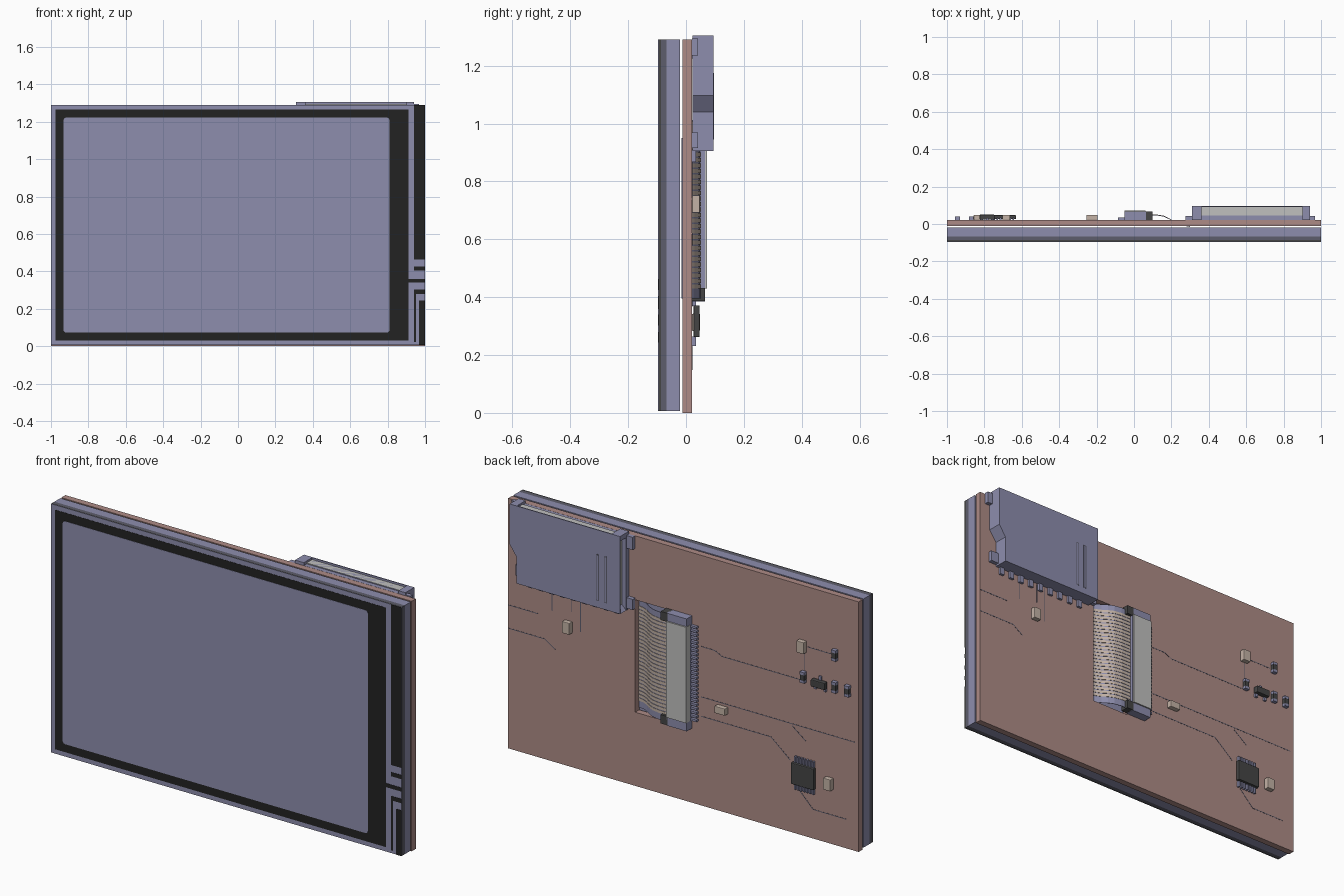
import bpy, bmesh, math
from mathutils import Vector

cube = bpy.data.objects.get("Cube")
if cube:
    bpy.data.objects.remove(cube, do_unlink=True)


def material(name, r, g, b):
    m = bpy.data.materials.new(name)
    m.use_nodes = True
    m.diffuse_color = (r, g, b, 1)
    m.node_tree.nodes["Principled BSDF"].inputs["Base Color"].default_value = (r, g, b, 1)
    return m


BLUE = material("blue_grey", 0.27, 0.27, 0.42)
SLATE = material("slate", 0.11, 0.11, 0.15)
BLACK = material("black", 0.016, 0.016, 0.016)
DARK = material("dark_grey", 0.06, 0.06, 0.06)
BROWN = material("board_brown", 0.42, 0.26, 0.24)
GREY = material("light_grey", 0.53, 0.53, 0.52)
BEIGE = material("beige", 0.55, 0.45, 0.38)


def finish(name, bm, mat):
    bmesh.ops.recalc_face_normals(bm, faces=bm.faces)
    me = bpy.data.meshes.new(name)
    bm.to_mesh(me)
    bm.free()
    me.materials.append(mat)
    ob = bpy.data.objects.new(name, me)
    bpy.context.collection.objects.link(ob)
    return ob


def boxes(name, mat, items, bevel=0):
    """One object from boxes given as (x0, x1, y0, y1, z0, z1)."""
    bm = bmesh.new()
    for x0, x1, y0, y1, z0, z1 in items:
        vs = bmesh.ops.create_cube(bm, size=1)["verts"]
        for v in vs:
            v.co = ((x0 + x1) / 2 + v.co.x * (x1 - x0),
                    (y0 + y1) / 2 + v.co.y * (y1 - y0),
                    (z0 + z1) / 2 + v.co.z * (z1 - z0))
    ob = finish(name, bm, mat)
    if bevel:
        mod = ob.modifiers.new("Bevel", 'BEVEL')
        mod.width, mod.segments = bevel, 2
    return ob


def add_prism(bm, pts, direction):
    f = bm.faces.new([bm.verts.new(p) for p in pts])
    ext = bmesh.ops.extrude_face_region(bm, geom=[f])["geom"]
    bmesh.ops.translate(bm, vec=direction, verts=[e for e in ext if isinstance(e, bmesh.types.BMVert)])


def plate(name, mat, outline, y0, y1):
    """Extrude an (x, z) outline from y0 to y1."""
    bm = bmesh.new()
    add_prism(bm, [(x, y0, z) for x, z in outline], (0, y1 - y0, 0))
    return finish(name, bm, mat)


def frame(x0, x1, z0, z1, hx0, hx1, hz0, hz1, y0, y1):
    """Four boxes around a rectangular hole."""
    return [(x0, hx0, y0, y1, z0, z1), (hx1, x1, y0, y1, z0, z1),
            (hx0, hx1, y0, y1, z0, hz0), (hx0, hx1, y0, y1, hz1, z1)]


# Display module layers
boxes("display_body", BLUE, [(-1, 1, -0.068, -0.02, 0.007, 1.29)])
boxes("display_mid_layer", SLATE, [(-1, 1, -0.086, -0.068, 0.007, 1.29)])
boxes("display_edge_layer", DARK, [(-1, 1, -0.093, -0.086, 0.007, 1.29)])
boxes("front_glass", BLUE, [(-1, 1, -0.095, -0.093, 0.007, 1.29)])
boxes("black_border", BLACK, [(-0.976, 0.912, -0.096, -0.095, 0.03, 1.265)])

# Viewing area with small rounded corners
r, screen = 0.015, []
for cx, cz, a0 in ((0.795, 1.207, 0), (-0.918, 1.207, 90), (-0.918, 0.087, 180), (0.795, 0.087, 270)):
    for k in range(4):
        a = math.radians(a0 + k * 30)
        screen.append((cx + r * math.cos(a), cz + r * math.sin(a)))
plate("screen", BLUE, screen, -0.0975, -0.096)

# Printed contact strips beside the border
strips = [(0.94, 1, 0.462, 1.29), (0.94, 1, 0.404, 0.425), (0.912, 1, 0.34, 0.36),
          (0.94, 1, 0.28, 0.302), (0.94, 0.952, 0.022, 0.28), (0.968, 1, 0.007, 0.243)]
boxes("contact_strips", BLACK, [(a, b, -0.0965, -0.095, c, d) for a, b, c, d in strips])

# Circuit board with the cable slot
boxes("circuit_board", BROWN, frame(-1, 1, 0, 1.29, 0.06, 0.275, 0.38, 0.96, -0.012, 0.021))


# Flexible cable bent through the slot
path = [(0.05, 0.05), (0.12, 0.049), (0.16, 0.042), (0.19, 0.028), (0.215, 0.01),
        (0.245, -0.004), (0.30, -0.012)]


def ribbon(bm, lift, thick, z0, z1):
    top = [(x, y + lift, z0) for x, y in path]
    low = [(x, y + lift - thick, z0) for x, y in reversed(path)]
    add_prism(bm, top + low, (0, 0, z1 - z0))


bm = bmesh.new()
ribbon(bm, 0, 0.003, 0.395, 0.95)
finish("flex_cable", bm, BLUE)
bm = bmesh.new()
for i in range(26):
    z = 0.43 + i * 0.019
    ribbon(bm, 0.002, 0.002, z, z + 0.014)
finish("cable_conductors", bm, BEIGE)

# Cable connector
boxes("connector_body", BLUE, [(-0.05, 0.065, 0.021, 0.066, 0.385, 0.965)])
boxes("connector_flap", GREY, [(-0.052, 0.062, 0.04, 0.073, 0.43, 0.925)])
boxes("connector_latches", DARK, [(0.06, 0.098, 0.021, 0.066, z, z + 0.045) for z in (0.387, 0.92)])
boxes("connector_pins", BLUE, [(-0.085, -0.05, 0.021, 0.036, 0.43 + i * 0.02, 0.441 + i * 0.02)
                               for i in range(25)])

# Card socket: notched shell open at the top
outline = [(0.31, 0.905), (0.90, 0.905), (0.90, 1.04), (0.94, 1.097), (0.94, 1.29), (0.31, 1.29)]
plate("socket_base", BLUE, outline, 0.022, 0.045)
plate("socket_cover", BLUE, [(x, 1.305 if z == 1.29 else z) for x, z in outline], 0.09, 0.095)
inner = [(0.335, 0.93), (0.88, 0.93), (0.88, 1.05), (0.915, 1.105), (0.915, 1.295), (0.335, 1.295)]
plate("memory_card", GREY, inner, 0.045, 0.09)
bm = bmesh.new()
for i in range(5):
    loop = [outline[i], outline[i + 1], inner[i + 1], inner[i]]
    add_prism(bm, [(x, 0.045, min(z, 1.305)) for x, z in loop], (0, 0.045, 0))
bm.faces.ensure_lookup_table()
finish("socket_walls", bm, BLUE)
boxes("socket_top_lips", BLUE, [(0.31, 0.36, 0.022, 0.09, 1.28, 1.305), (0.90, 0.94, 0.022, 0.09, 1.28, 1.305)])
boxes("socket_slots", SLATE, [(x, x + 0.016, 0.095, 0.0956, 0.94, 1.18) for x in (0.385, 0.43)])
boxes("socket_slot_springs", BLUE, [(x + 0.004, x + 0.014, 0.095, 0.0962, 0.945, 1.175) for x in (0.385, 0.43)])
boxes("socket_tabs", BLUE, [(a, b, 0.021, 0.042, c, d) for a, b, c, d in (
    (0.275, 0.31, 1.225, 1.29), (0.275, 0.31, 0.915, 0.97),
    (0.94, 0.968, 1.235, 1.295), (0.90, 0.945, 0.915, 0.97))])
boxes("socket_pins", BLUE, [(0.36 + i * 0.062, 0.385 + i * 0.062, 0.021, 0.034, 0.868, 0.91)
                            for i in range(9)])

# Beige two-terminal parts: x, z, width, height
for i, (x, z, w, h) in enumerate(((0.654, 0.722, 0.042, 0.06), (-0.683, 0.98, 0.042, 0.06),
                                  (-0.225, 0.53, 0.06, 0.036), (-0.836, 0.313, 0.042, 0.06))):
    boxes(f"capacitor_{i + 1}", BEIGE, [(x - w / 2, x + w / 2, 0.021, 0.048, z - h / 2, z + h / 2)], 0.003)

# Small resistors: dark centre between two blue end caps
for i, (x, z) in enumerate(((-0.87, 0.985), (-0.69, 0.824), (-0.87, 0.82), (-0.943, 0.82))):
    boxes(f"resistor_{i + 1}", DARK, [(x - 0.012, x + 0.012, 0.021, 0.04, z - 0.015, z + 0.015)])
    boxes(f"resistor_caps_{i + 1}", BLUE, [(x - 0.013, x + 0.013, 0.021, 0.041, z + s, z + s + 0.014)
                                           for s in (-0.028, 0.014)])

# Three-legged transistor
boxes("transistor", DARK, [(-0.825, -0.745, 0.024, 0.05, 0.797, 0.833)], 0.004)
boxes("transistor_legs", BLUE, [(x, x + 0.014, 0.021, 0.032, a, b) for x, a, b in (
    (-0.82, 0.78, 0.8), (-0.764, 0.78, 0.8), (-0.792, 0.83, 0.852))])

# Controller chip with two rows of legs
boxes("controller_chip", DARK, [(-0.76, -0.63, 0.026, 0.047, 0.262, 0.372)], 0.004)
boxes("chip_legs", BLUE, [(-0.752 + i * 0.017, -0.743 + i * 0.017, 0.021, 0.034, a, b)
                          for i in range(7) for a, b in ((0.232, 0.264), (0.37, 0.402))])

# Fine board traces as thin strips along (x, z) paths
traces = [[(0.75, 0.9), (0.75, 0.777)], [(0.637, 0.9), (0.637, 0.8)], [(0.587, 0.9), (0.587, 0.71)],
          [(-0.10, 0.82), (-0.18, 0.82), (-0.22, 0.80), (-0.68, 0.80)],
          [(-0.10, 0.56), (-0.98, 0.56)], [(-0.10, 0.46), (-0.5, 0.46), (-0.61, 0.37)],
          [(-0.71, 0.98), (-0.85, 0.98)], [(-0.69, 0.95), (-0.69, 0.85)],
          [(-0.66, 0.23), (-0.74, 0.15), (-0.93, 0.15)], [(-0.62, 0.55), (-0.7, 0.49)],
          [(1, 0.74), (0.83, 0.74)], [(1, 0.62), (0.79, 0.62), (0.73, 0.58)]]
bm = bmesh.new()
for line in traces:
    for (xa, za), (xb, zb) in zip(line, line[1:]):
        a, b = Vector((xa, 0.021, za)), Vector((xb, 0.021, zb))
        d = (b - a).normalized()
        side = Vector((-d.z, 0, d.x)) * 0.002
        add_prism(bm, [a + side, b + side, b - side, a - side], (0, 0.0008, 0))
finish("board_traces", bm, SLATE)
